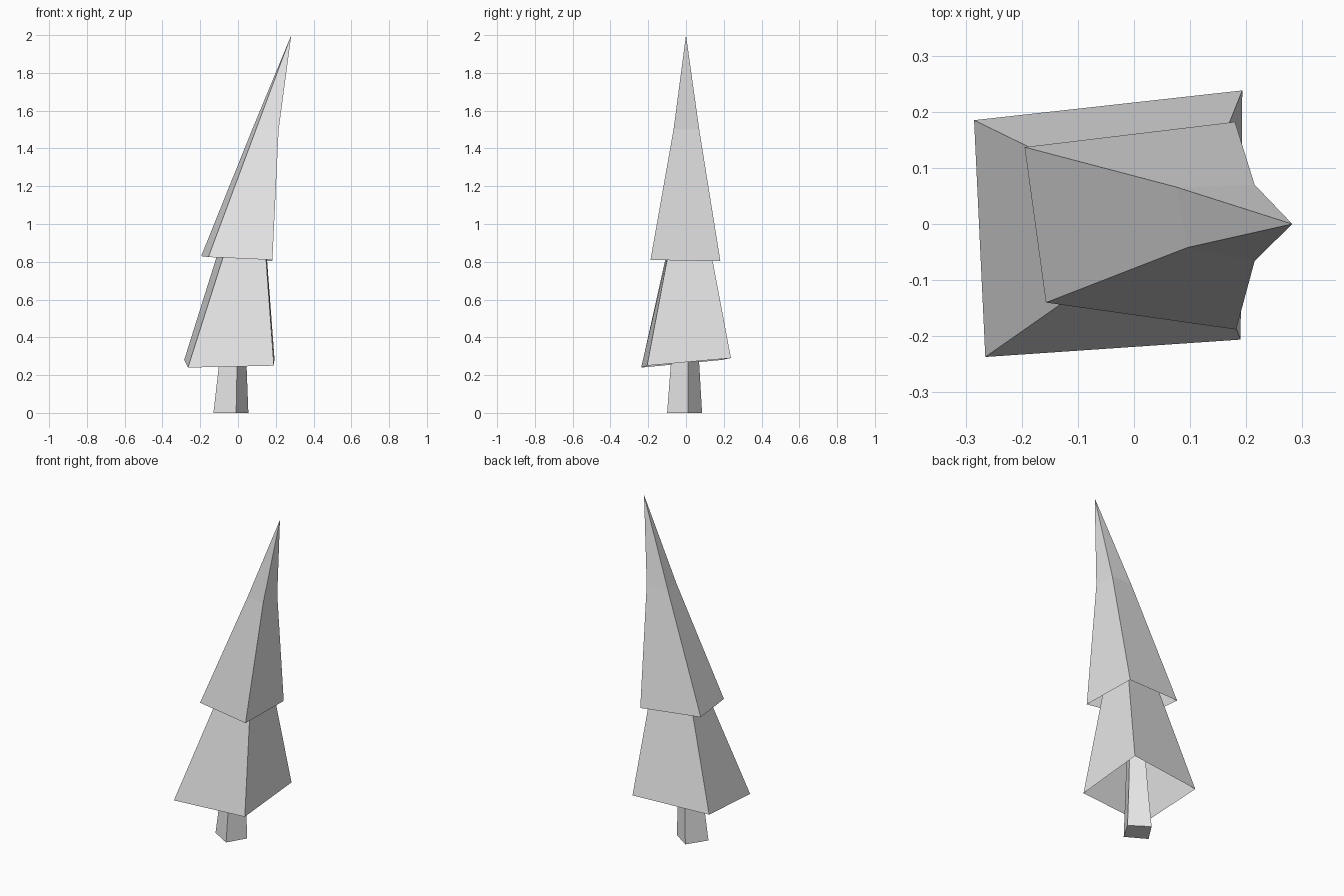
import bpy
import bmesh

cube = bpy.data.objects.get("Cube")
if cube:
    bpy.data.objects.remove(cube)

grey = bpy.data.materials.new("light_grey")
grey.use_nodes = True
grey.diffuse_color = (0.8, 0.8, 0.8, 1)
grey.node_tree.nodes["Principled BSDF"].inputs["Base Color"].default_value = grey.diffuse_color


def tapered(name, rings, tip=None, cap_bottom=False):
    """Flat-sided shape lofted through four-cornered rings, ending in a tip or a cap."""
    bm = bmesh.new()
    loops = [[bm.verts.new(co) for co in ring] for ring in rings]
    for low, high in zip(loops, loops[1:]):
        for i in range(4):
            j = (i + 1) % 4
            bm.faces.new((low[i], low[j], high[j], high[i]))
    top = loops[-1]
    if tip:
        point = bm.verts.new(tip)
        for i in range(4):
            bm.faces.new((top[i], top[(i + 1) % 4], point))
    else:
        bm.faces.new(top)
    if cap_bottom:
        bm.faces.new(loops[0][::-1])
    mesh = bpy.data.meshes.new(name)
    bm.to_mesh(mesh)
    bm.free()
    mesh.materials.append(grey)
    obj = bpy.data.objects.new(name, mesh)
    bpy.context.collection.objects.link(obj)
    return obj


# Trunk: a turned square post, narrowing into the branches
foot = [(-0.01, -0.10, 0), (0.055, 0.01, 0), (-0.055, 0.085, 0), (-0.13, -0.03, 0)]
neck = [(-0.005, -0.08, 0.26), (0.045, 0.01, 0.26), (-0.04, 0.07, 0.26), (-0.10, -0.02, 0.26)]
head = [(0.01, -0.035, 0.9), (0.03, 0.01, 0.9), (-0.01, 0.035, 0.9), (-0.035, -0.01, 0.9)]
tapered("trunk", [foot, neck, head], cap_bottom=True)

# Lower branches: a crooked skirt, open underneath
hem = [(-0.265, -0.237, 0.24), (0.19, -0.206, 0.25), (0.193, 0.238, 0.29), (-0.285, 0.185, 0.28)]
waist = [(-0.055, -0.09, 0.9), (0.142, -0.083, 0.9), (0.147, 0.123, 0.9), (-0.09, 0.09, 0.9)]
tapered("lower_branches", [hem, waist])

# Upper branches: leaning spire, open underneath
hem = [(-0.157, -0.14, 0.825), (0.182, -0.188, 0.81), (0.18, 0.182, 0.803), (-0.195, 0.137, 0.83)]
bend = [(0.095, -0.042, 1.5), (0.215, -0.066, 1.5), (0.215, 0.07, 1.5), (0.075, 0.066, 1.5)]
tapered("upper_branches", [hem, bend], tip=(0.282, 0, 2))
